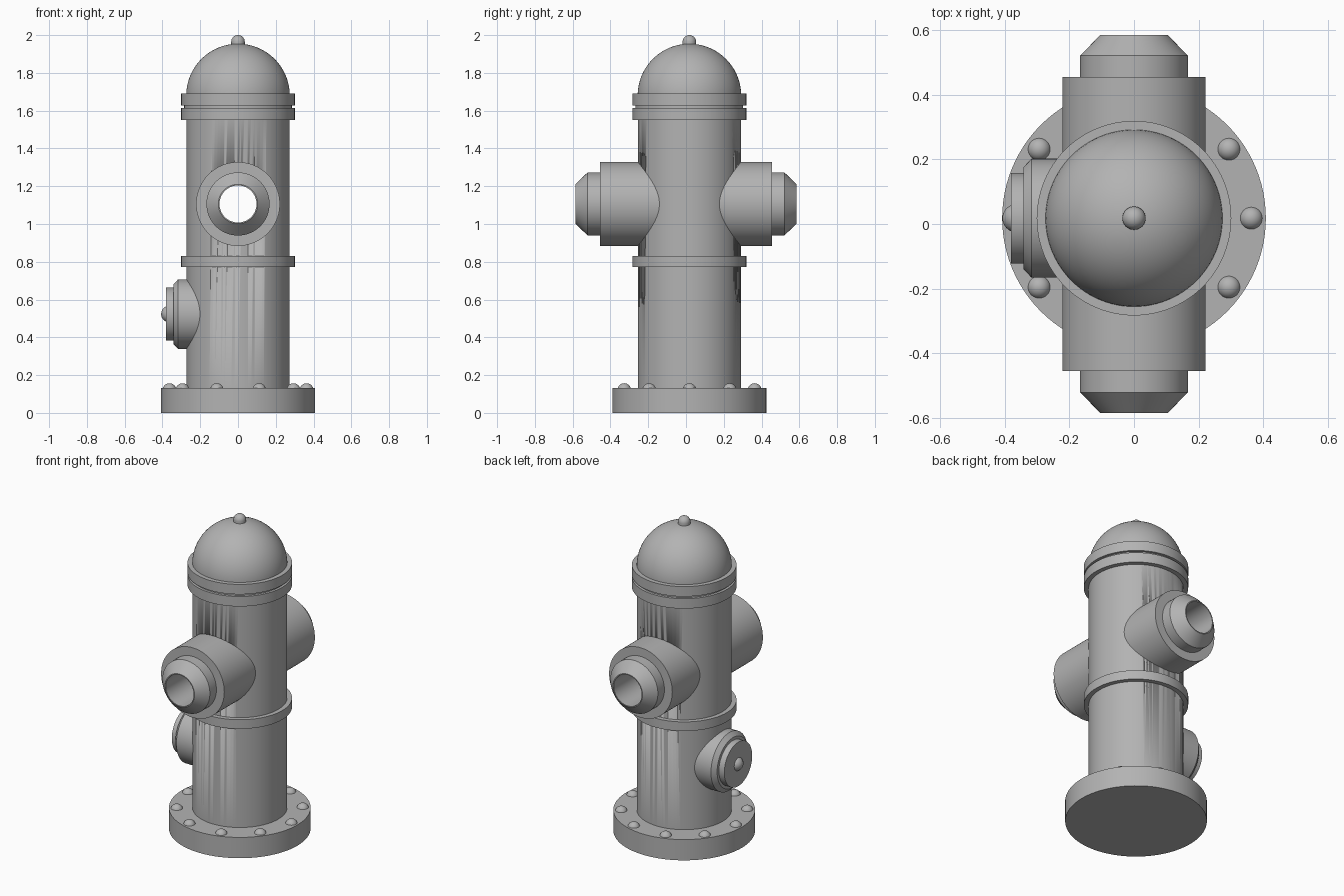
import bpy, bmesh, math
from mathutils import Matrix, Vector

default = bpy.data.objects.get("Cube")
if default:
    bpy.data.objects.remove(default)

# Single painted-metal colour
GREY = (0.45, 0.45, 0.45, 1)
metal = bpy.data.materials.new("grey_metal")
metal.use_nodes = True
metal.diffuse_color = GREY
metal.node_tree.nodes["Principled BSDF"].inputs["Base Color"].default_value = GREY

CENTRE_Y = 0.018          # barrel axis sits slightly behind the nozzle midpoint
BORE = 0.098
TO_MINUS_X = Matrix.Rotation(-math.pi / 2, 4, 'Y')
TO_MINUS_Y = Matrix.Rotation(math.pi / 2, 4, 'X')


def lathe(name, profile, location=(0, 0, 0), rotation=Matrix(), closed=False, steps=96):
    """Spin (radius, height) points around z, then turn and place the part."""
    bm = bmesh.new()
    verts = [bm.verts.new((r, 0, h)) for r, h in profile]
    pairs = list(zip(verts, verts[1:]))
    if closed:
        pairs.append((verts[-1], verts[0]))
    edges = [bm.edges.new(p) for p in pairs]
    bmesh.ops.spin(bm, geom=verts + edges, cent=(0, 0, 0), axis=(0, 0, 1),
                   angle=2 * math.pi, steps=steps, use_merge=True)
    bmesh.ops.remove_doubles(bm, verts=bm.verts, dist=1e-5)
    bmesh.ops.recalc_face_normals(bm, faces=bm.faces)
    mesh = bpy.data.meshes.new(name)
    bm.to_mesh(mesh)
    bm.free()
    mesh.transform(Matrix.Translation(Vector(location)) @ rotation)
    mesh.materials.append(metal)
    obj = bpy.data.objects.new(name, mesh)
    bpy.context.collection.objects.link(obj)
    bpy.ops.object.select_all(action='DESELECT')
    obj.select_set(True)
    bpy.context.view_layer.objects.active = obj
    bpy.ops.object.shade_smooth_by_angle(angle=math.radians(30))
    return obj


def drum(radius, low, high):
    return [(0, low), (radius, low), (radius, high), (0, high)]


def arc(radius, base, count):
    """Quarter circle from the rim up to the pole."""
    return [(radius * math.cos(a), base + radius * math.sin(a))
            for a in (i * math.pi / 2 / count for i in range(count + 1))]


def stud(name, radius, height, location, rotation=Matrix()):
    """Round-headed stud: short shank with a hemispherical cap."""
    lathe(name, [(0, 0), (radius, 0)] + arc(radius, height - radius, 8),
          location, rotation, steps=32)


axis = (0, CENTRE_Y, 0)

# Base plate with a circle of ten bolts
lathe("base_plate", drum(0.408, 0, 0.132), axis)
for i in range(10):
    a = i * math.tau / 10
    stud(f"base_bolt_{i + 1}", 0.036, 0.057,
         (0.363 * math.cos(a), CENTRE_Y + 0.363 * math.sin(a), 0.1))

# Barrel with the cross bore cut through it
barrel = lathe("barrel", drum(0.273, 0.12, 1.62), axis)
cutter = lathe("bore_cutter", drum(0.14, -1, 1), (0, 0, 1.106), TO_MINUS_Y)
cutter.hide_render = True
cut = barrel.modifiers.new("bore", 'BOOLEAN')
cut.operation, cut.solver, cut.object = 'DIFFERENCE', 'EXACT', cutter
bpy.context.view_layer.objects.active = barrel
bpy.ops.object.modifier_apply(modifier=cut.name)
bpy.data.objects.remove(cutter)

# Collars around the barrel
for name, low, high in (("middle_collar", 0.772, 0.83),
                        ("lower_cap_collar", 1.55, 1.613),
                        ("upper_cap_collar", 1.627, 1.69)):
    lathe(name, drum(0.301, low, high), axis)
lathe("cap_gasket", drum(0.285, 1.6, 1.64), axis)

# Domed cap and its top knob
lathe("dome", [(0, 1.66), (0.274, 1.66)] + arc(0.274, 1.68, 24), axis)
stud("top_knob", 0.036, 0.08, (0, CENTRE_Y, 1.92))

# Front and back nozzles sharing one open bore
half = [(0.222, 0.455), (0.167, 0.455), (0.167, 0.521), (0.104, 0.585), (BORE, 0.585)]
mirrored = [(r, -h) for r, h in reversed(half)]
lathe("front_and_back_nozzles", half + mirrored, (0, 0, 1.106), TO_MINUS_Y, closed=True)

# Large outlet on the right side, with cap plate and stud
outlet = (0, CENTRE_Y, 0.523)
lathe("side_outlet", [(0, 0.15), (0.184, 0.15), (0.184, 0.317), (0.158, 0.342), (0, 0.342)],
      outlet, TO_MINUS_X)
lathe("side_outlet_cap", drum(0.14, 0.33, 0.38), outlet, TO_MINUS_X)
stud("side_outlet_stud", 0.044, 0.057, (-0.35, CENTRE_Y, 0.523), TO_MINUS_X)
